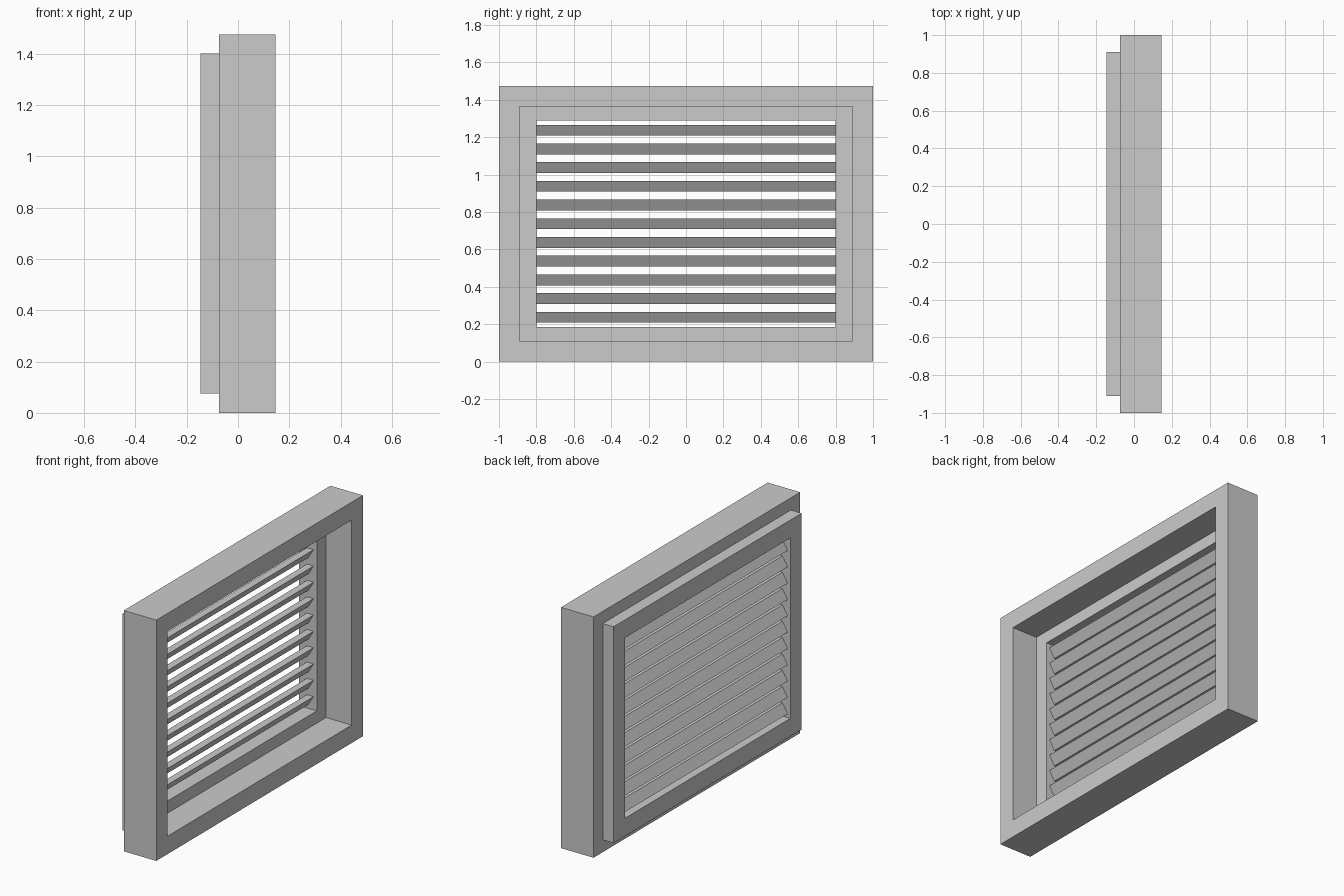
import bpy, bmesh

if "Cube" in bpy.data.objects:
    bpy.data.objects.remove(bpy.data.objects["Cube"])

MID_Z = 0.7375


def finish(name, bm):
    bmesh.ops.recalc_face_normals(bm, faces=bm.faces)
    mesh = bpy.data.meshes.new(name)
    bm.to_mesh(mesh)
    bm.free()
    obj = bpy.data.objects.new(name, mesh)
    bpy.context.collection.objects.link(obj)
    return obj


def rect_frame(name, x0, x1, outer, inner):
    """Rectangular ring in the YZ plane; outer and inner are half sizes (y, z)."""
    bm = bmesh.new()
    corners = ((-1, -1), (1, -1), (1, 1), (-1, 1))
    loops = [[bm.verts.new((x, sy * h[0], MID_Z + sz * h[1])) for sy, sz in corners]
             for x, h in ((x0, outer), (x1, outer), (x1, inner), (x0, inner))]
    for k in range(4):
        a, b = loops[k], loops[(k + 1) % 4]
        for i in range(4):
            j = (i + 1) % 4
            bm.faces.new((a[i], a[j], b[j], b[i]))
    return finish(name, bm)


def slat(name, z):
    """Sloping louvre with level top and bottom edges."""
    h = 0.029
    profile = ((-0.13, -h), (-0.085, -h), (-0.05, h), (-0.095, h))
    bm = bmesh.new()
    left = [bm.verts.new((x, -0.805, z + dz)) for x, dz in profile]
    right = [bm.verts.new((x, 0.805, z + dz)) for x, dz in profile]
    bm.faces.new(left)
    bm.faces.new(right)
    for i in range(4):
        j = (i + 1) % 4
        bm.faces.new((left[i], left[j], right[j], right[i]))
    return finish(name, bm)


# Deep surround and the thinner louvre frame set into its back
rect_frame("outer_frame", -0.075, 0.145, (1.0, 0.7375), (0.89, 0.6275))
rect_frame("louvre_frame", -0.148, -0.028, (0.91, 0.6625), (0.80, 0.5525))

# Eleven slats shedding outwards
for n in range(11):
    slat(f"slat_{n + 1}", MID_Z + (n - 5) * 0.1)

# Centre the overall depth on x = 0
for obj in bpy.context.collection.objects:
    obj.location.x = 0.0015
